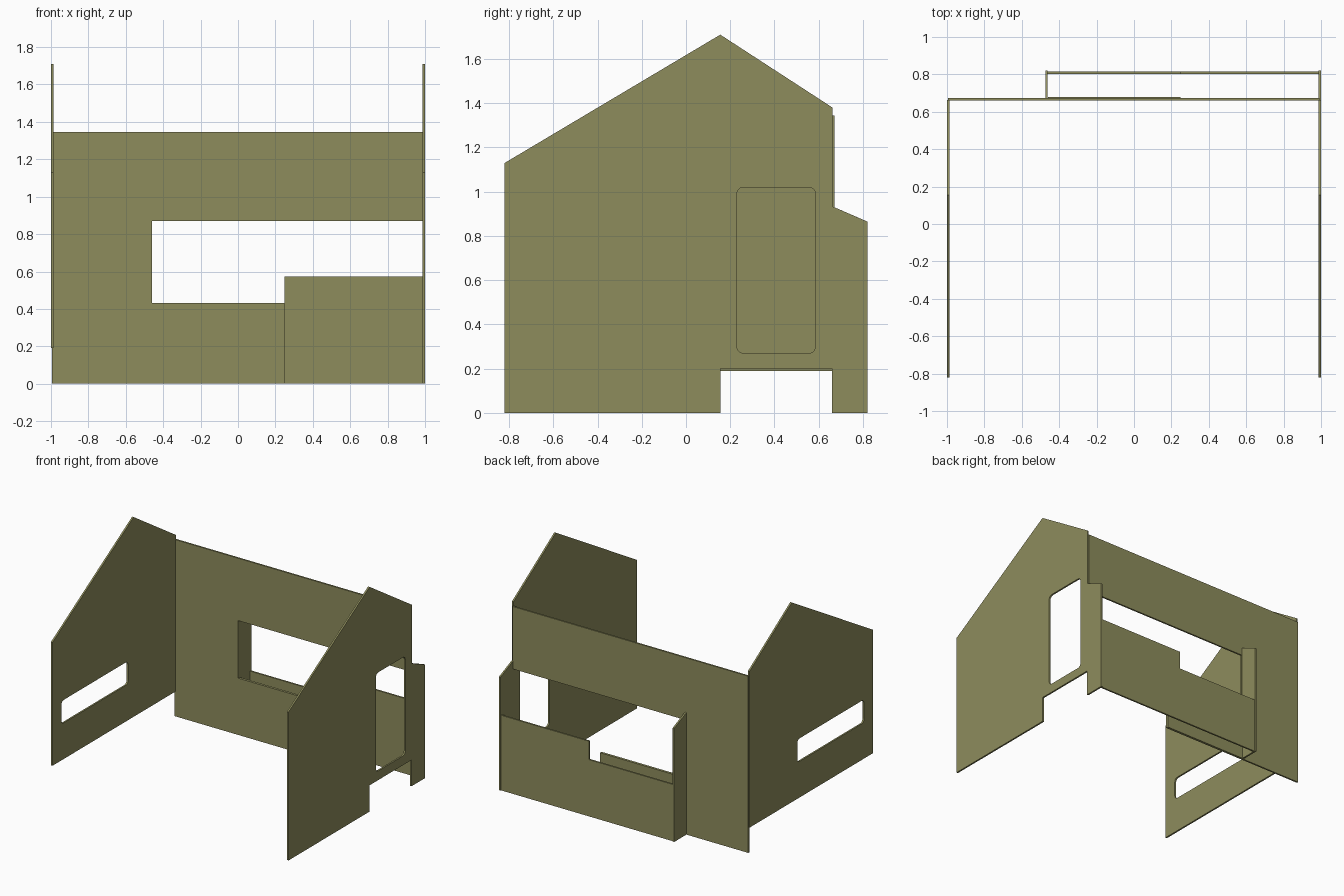
import bpy, bmesh
from math import pi, cos, sin
from mathutils import Matrix

cube = bpy.data.objects.get("Cube")
if cube:
    bpy.data.objects.remove(cube, do_unlink=True)

OLIVE = (0.27, 0.265, 0.108, 1.0)
olive = bpy.data.materials.new("olive board")
olive.use_nodes = True
olive.diffuse_color = OLIVE
olive.node_tree.nodes["Principled BSDF"].inputs["Base Color"].default_value = OLIVE

THICK = 0.013
# Sheet axes: side sheets map (u, v) to (y, z); cross sheets map to (x, z)
SIDE = Matrix(((0, 0, 1, 0), (1, 0, 0, 0), (0, 1, 0, 0), (0, 0, 0, 1)))
CROSS = Matrix(((1, 0, 0, 0), (0, 0, -1, 0), (0, 1, 0, 0), (0, 0, 0, 1)))


def rounded_rect(u0, u1, v0, v1, r=0.03, steps=5):
    corners = ((u1 - r, v1 - r), (u0 + r, v1 - r), (u0 + r, v0 + r), (u1 - r, v0 + r))
    return [(u + r * cos((k + s / steps) * pi / 2), v + r * sin((k + s / steps) * pi / 2))
            for k, (u, v) in enumerate(corners) for s in range(steps + 1)]


def sheet(name, axes, offset, outline, holes=(), thick=THICK):
    """Flat board cut from an outline with optional holes, centred on offset."""
    curve = bpy.data.curves.new(name, 'CURVE')
    curve.dimensions = '2D'
    curve.fill_mode = 'BOTH'
    curve.extrude = thick / 2
    for loop in (outline, *holes):
        spline = curve.splines.new('POLY')
        spline.points.add(len(loop) - 1)
        for point, (u, v) in zip(spline.points, loop):
            point.co = (u, v, 0, 1)
        spline.use_cyclic_u = True
    temp = bpy.data.objects.new(name + " outline", curve)
    bpy.context.collection.objects.link(temp)
    bpy.context.view_layer.update()
    depsgraph = bpy.context.evaluated_depsgraph_get()
    mesh = bpy.data.meshes.new_from_object(temp.evaluated_get(depsgraph))
    bpy.data.objects.remove(temp, do_unlink=True)
    bpy.data.curves.remove(curve)

    shift = (offset, 0, 0) if axes is SIDE else (0, offset, 0)
    bm = bmesh.new()
    bm.from_mesh(mesh)
    bmesh.ops.remove_doubles(bm, verts=bm.verts, dist=0.0005)
    bm.transform(Matrix.Translation(shift) @ axes)
    bmesh.ops.recalc_face_normals(bm, faces=bm.faces)
    for face in bm.faces:
        face.smooth = False
        face.material_index = 0
    bm.to_mesh(mesh)
    bm.free()
    mesh.name = name
    mesh.materials.clear()
    mesh.materials.append(olive)
    obj = bpy.data.objects.new(name, mesh)
    bpy.context.collection.objects.link(obj)
    return obj


def rect(u0, u1, v0, v1):
    return [(u0, v0), (u1, v0), (u1, v1), (u0, v1)]


side_x = 1 - THICK / 2
gable = [(-0.82, 1.13), (0.155, 1.71), (0.663, 1.38)]

# Left gable wall: tall doorway, notch at the floor and a low tail at the back
sheet("left_gable_wall", SIDE, side_x,
      [(-0.82, 0)] + gable + [(0.663, 0.933), (0.82, 0.865), (0.82, 0),
                              (0.66, 0), (0.66, 0.2), (0.155, 0.2), (0.155, 0)],
      [rounded_rect(0.23, 0.585, 0.27, 1.02)])

# Right gable wall: raised bottom edge and a long low window
sheet("right_gable_wall", SIDE, -side_x,
      [(-0.82, 0.19)] + gable + [(0.663, 0.19)],
      [rounded_rect(-0.715, 0.09, 0.465, 0.64)])

# Back wall: full-height part with a beam over the wide opening
sheet("back_wall", CROSS, 0.666,
      [(-0.995, 0), (-0.46, 0), (-0.46, 0.87), (0.992, 0.87), (0.992, 1.345), (-0.995, 1.345)])
sheet("opening_sill", CROSS, 0.669, rect(-0.46, 0.248, 0, 0.432), thick=0.019)

# Rear bay: side cheek and stepped back panel
sheet("bay_cheek", SIDE, -0.468,
      [(0.67, 0), (0.82, 0), (0.82, 0.865), (0.67, 0.93)])
sheet("bay_back_panel", CROSS, 0.808,
      [(-0.465, 0), (0.99, 0), (0.99, 0.572), (0.248, 0.572), (0.248, 0.432), (-0.465, 0.432)])
